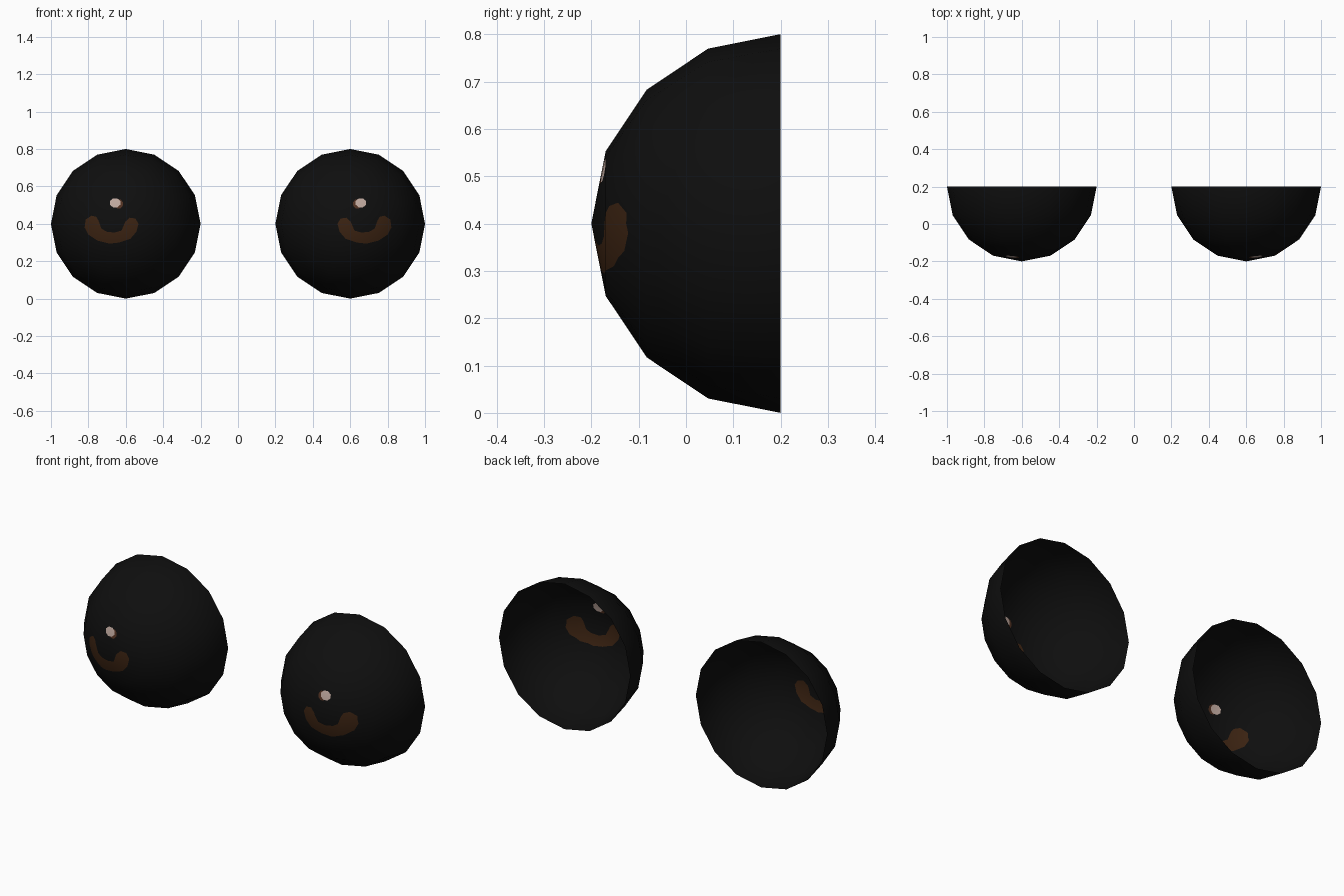
import bpy, bmesh, math
from mathutils import Matrix, Vector

cube = bpy.data.objects.get("Cube")
if cube:
    bpy.data.objects.remove(cube, do_unlink=True)

RADIUS = 0.4
CENTRE = Vector((0.6, 0.2, 0.4))


def material(name, colour):
    mat = bpy.data.materials.new(name)
    mat.use_nodes = True
    mat.diffuse_color = (*colour, 1)
    mat.node_tree.nodes["Principled BSDF"].inputs["Base Color"].default_value = (*colour, 1)
    return mat


MATERIALS = [
    material("eye_black", (0.0045, 0.0045, 0.0045)),
    material("iris_brown", (0.045, 0.017, 0.006)),
    material("highlight_pink", (0.52, 0.39, 0.34)),
    material("highlight_edge_brown", (0.08, 0.03, 0.015)),
]

# Painted outlines in x, z on the left eye
CRESCENT = [(0.783, 0.444), (0.757, 0.437), (0.746, 0.417), (0.73, 0.374),
            (0.703, 0.358), (0.66, 0.353), (0.623, 0.364), (0.602, 0.412),
            (0.58, 0.433), (0.548, 0.428), (0.532, 0.4), (0.543, 0.358),
            (0.575, 0.32), (0.634, 0.3), (0.687, 0.294), (0.751, 0.31),
            (0.8, 0.342), (0.82, 0.38), (0.815, 0.422)]


def oval(x, z, rx, rz, sides=8):
    angles = [math.tau * (i + 0.5) / sides for i in range(sides)]
    return [(x + rx * math.cos(a), z + rz * math.sin(a)) for a in angles]


PAINT = [(CRESCENT, 1),
         (oval(0.638, 0.507, 0.024, 0.026), 3),
         (oval(0.657, 0.512, 0.03, 0.026), 2)]


def inside(x, z, outline):
    hit = False
    for (ax, az), (bx, bz) in zip(outline, outline[1:] + outline[:1]):
        if (az > z) != (bz > z) and x < ax + (z - az) * (bx - ax) / (bz - az):
            hit = not hit
    return hit


def cut(bm, faces, point, normal):
    geom = set(faces)
    for f in faces:
        geom.update(f.edges, f.verts)
    bmesh.ops.bisect_plane(bm, geom=list(geom), dist=1e-6, plane_co=point, plane_no=normal)


def paint(bm, outline, index):
    # Cut a box round the outline, then follow its edges inside the box
    xs, zs = zip(*outline)
    x0, x1, z0, z1 = min(xs), max(xs), min(zs), max(zs)
    for x in (x0, x1):
        cut(bm, bm.faces[:], (x, 0, 0), (1, 0, 0))
    for z in (z0, z1):
        cut(bm, bm.faces[:], (0, 0, z), (0, 0, 1))
    for (ax, az), (bx, bz) in zip(outline, outline[1:] + outline[:1]):
        boxed = []
        for f in bm.faces:
            c = f.calc_center_median()
            if x0 < c.x < x1 and z0 < c.z < z1:
                boxed.append(f)
        normal = Vector((bz - az, 0, ax - bx)).normalized()
        cut(bm, boxed, (ax, 0, az), normal)
    for f in bm.faces:
        c = f.calc_center_median()
        if inside(c.x, c.z, outline):
            f.material_index = index


def eye(name, side):
    # Open half sphere with its pole facing the front
    bm = bmesh.new()
    bmesh.ops.create_uvsphere(bm, u_segments=16, v_segments=8, radius=RADIUS,
                              matrix=Matrix.Rotation(math.pi / 2, 4, "X"))
    back = [v for v in bm.verts if v.co.y > 0.01]
    bmesh.ops.delete(bm, geom=back, context="VERTS")
    bmesh.ops.translate(bm, verts=bm.verts, vec=CENTRE)
    for outline, index in PAINT:
        paint(bm, outline, index)
    if side < 0:
        bmesh.ops.scale(bm, verts=bm.verts, vec=(-1, 1, 1))
        bmesh.ops.reverse_faces(bm, faces=bm.faces)
    for f in bm.faces:
        f.smooth = True
    mesh = bpy.data.meshes.new(name)
    bm.to_mesh(mesh)
    bm.free()
    for mat in MATERIALS:
        mesh.materials.append(mat)
    # Keep the shading round across the cuts
    centre = Vector((CENTRE.x * side, CENTRE.y, CENTRE.z))
    mesh.normals_split_custom_set_from_vertices(
        [(v.co - centre).normalized() for v in mesh.vertices])
    bpy.context.collection.objects.link(bpy.data.objects.new(name, mesh))


eye("left_eye", 1)
eye("right_eye", -1)
